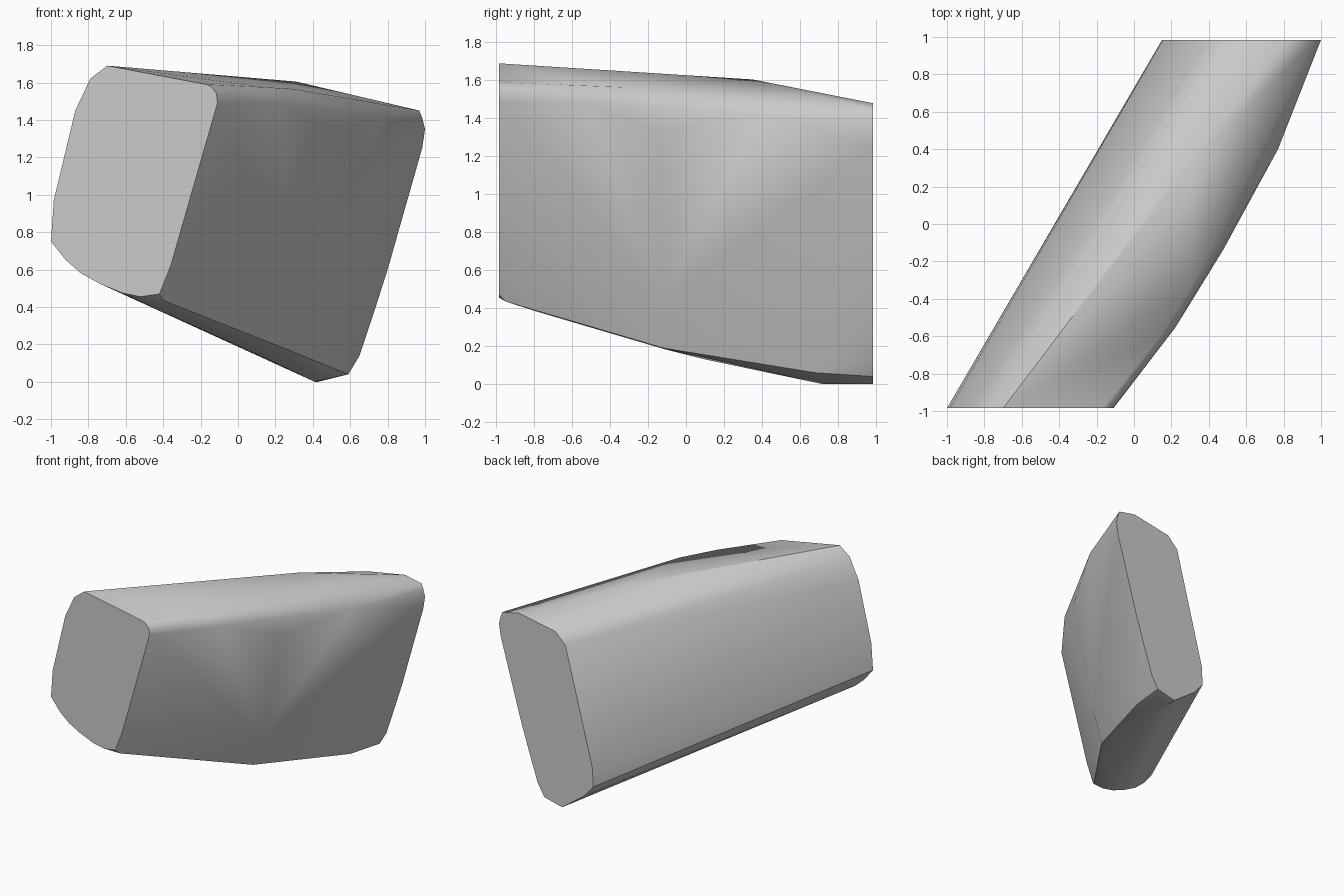
import bpy
import bmesh
import math

cube = bpy.data.objects.get("Cube")
if cube:
    bpy.data.objects.remove(cube, do_unlink=True)

HALF_DEPTH = 0.985

# Cross-section of each flat end, as (x, z)
front_end = [(-0.70, 1.69), (-0.79, 1.62), (-0.87, 1.45), (-0.92, 1.23),
             (-0.985, 0.97), (-1.0, 0.75), (-0.92, 0.65), (-0.84, 0.58),
             (-0.74, 0.525), (-0.62, 0.475), (-0.52, 0.455), (-0.42, 0.47),
             (-0.36, 0.62), (-0.11, 1.49), (-0.115, 1.54), (-0.14, 1.575),
             (-0.17, 1.59)]
back_end = [(0.97, 1.45), (0.82, 1.48), (0.49, 1.42), (0.40, 1.33),
            (0.155, 0.39), (0.15, 0.24), (0.23, 0.145), (0.43, 0.0),
            (0.59, 0.04), (0.65, 0.14), (0.73, 0.38), (0.80, 0.60),
            (0.985, 1.25), (1.0, 1.35), (0.985, 1.41)]

# Corners between the ends, as (x, y, z)
top_ridge = [(0.31, 0.35, 1.605)]
shoulder = [(0.14, -0.60, 1.575), (0.30, -0.35, 1.565), (0.39, -0.20, 1.54),
            (0.22, -0.555, 1.49), (0.257, -0.43, 1.51), (0.77, 0.40, 1.42)]
side_knee = [(0.476, -0.14, 1.33), (0.30, -0.12, 0.45), (0.22, -0.12, 0.19)]
keel = [(-0.40, -0.95, 0.435), (-0.42, -0.78, 0.38), (0.03, -0.10, 0.18),
        (0.14, 0.10, 0.13), (0.41, 0.72, 0.0), (0.54, 0.68, 0.06)]

# Wrap a tight skin over the ends and the corners
bm = bmesh.new()
points = [(x, -HALF_DEPTH, z) for x, z in front_end]
points += [(x, HALF_DEPTH, z) for x, z in back_end]
points += top_ridge + shoulder + side_knee + keel
for point in points:
    bm.verts.new(point)
bmesh.ops.convex_hull(bm, input=bm.verts)
loose = [v for v in bm.verts if not v.link_faces]
bmesh.ops.delete(bm, geom=loose, context='VERTS')
bmesh.ops.dissolve_limit(bm, angle_limit=math.radians(1),
                         verts=bm.verts, edges=bm.edges)
bmesh.ops.recalc_face_normals(bm, faces=bm.faces)

mesh = bpy.data.meshes.new("body")
bm.to_mesh(mesh)
bm.free()
body = bpy.data.objects.new("body", mesh)
bpy.context.collection.objects.link(body)

# Plain grey surface
grey = bpy.data.materials.new("plain grey")
grey.use_nodes = True
colour = (0.6, 0.6, 0.6, 1.0)
grey.diffuse_color = colour
grey.node_tree.nodes["Principled BSDF"].inputs["Base Color"].default_value = colour
mesh.materials.append(grey)

# Soft sides, sharp end faces
bpy.ops.object.select_all(action='DESELECT')
body.select_set(True)
bpy.context.view_layer.objects.active = body
bpy.ops.object.shade_smooth_by_angle(angle=math.radians(35))
